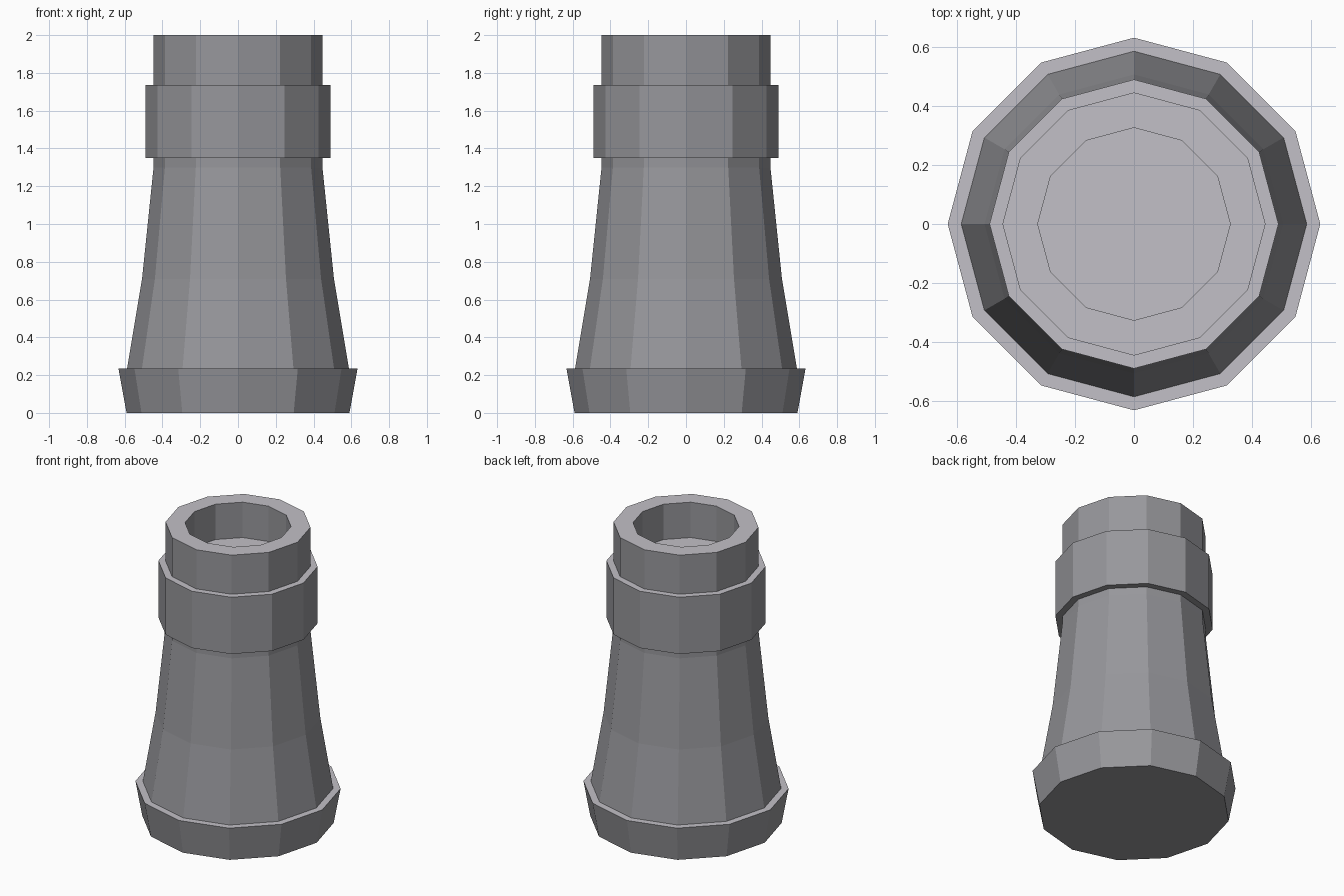
import bpy, bmesh
from math import cos, sin, pi

if "Cube" in bpy.data.objects:
    bpy.data.objects.remove(bpy.data.objects["Cube"])

SIDES = 12


def material(name, color):
    mat = bpy.data.materials.new(name)
    mat.diffuse_color = (*color, 1)
    mat.use_nodes = True
    mat.node_tree.nodes["Principled BSDF"].inputs["Base Color"].default_value = mat.diffuse_color
    return mat


dark_stone = material("dark_stone", (0.31, 0.31, 0.33))
light_stone = material("light_stone", (0.54, 0.53, 0.57))


def lathe(name, profile, cap_start=False, cap_end=False):
    """Turn a list of (radius, z) points into a flat-shaded 12-sided part."""
    bm = bmesh.new()
    rings = [[bm.verts.new((r * cos(2 * pi * i / SIDES), r * sin(2 * pi * i / SIDES), z))
              for i in range(SIDES)] for r, z in profile]
    for a, b in zip(rings, rings[1:]):
        for i in range(SIDES):
            j = (i + 1) % SIDES
            bm.faces.new((a[i], a[j], b[j], b[i]))
    if cap_start:
        bm.faces.new(rings[0][::-1])
    if cap_end:
        bm.faces.new(rings[-1])
    # Upward ledges are lighter than the walls
    bm.normal_update()
    for f in bm.faces:
        f.material_index = 1 if f.normal.z > 0.9 else 0
    mesh = bpy.data.meshes.new(name)
    mesh.materials.append(dark_stone)
    mesh.materials.append(light_stone)
    bm.to_mesh(mesh)
    bm.free()
    obj = bpy.data.objects.new(name, mesh)
    bpy.context.collection.objects.link(obj)
    return obj


# Flared foot with closed underside and a ledge on top
lathe("base", [(0.59, 0), (0.633, 0.235), (0.587, 0.235)], cap_start=True)
# Tapering shaft
lathe("shaft", [(0.587, 0.235), (0.508, 0.71), (0.447, 1.3), (0.447, 1.35)])
# Raised band around the neck
lathe("collar", [(0.447, 1.35), (0.491, 1.35), (0.491, 1.735), (0.447, 1.735)])
# Rim with the recessed opening and its floor
lathe("rim", [(0.447, 1.735), (0.447, 2), (0.327, 2), (0.327, 1.76)], cap_end=True)
